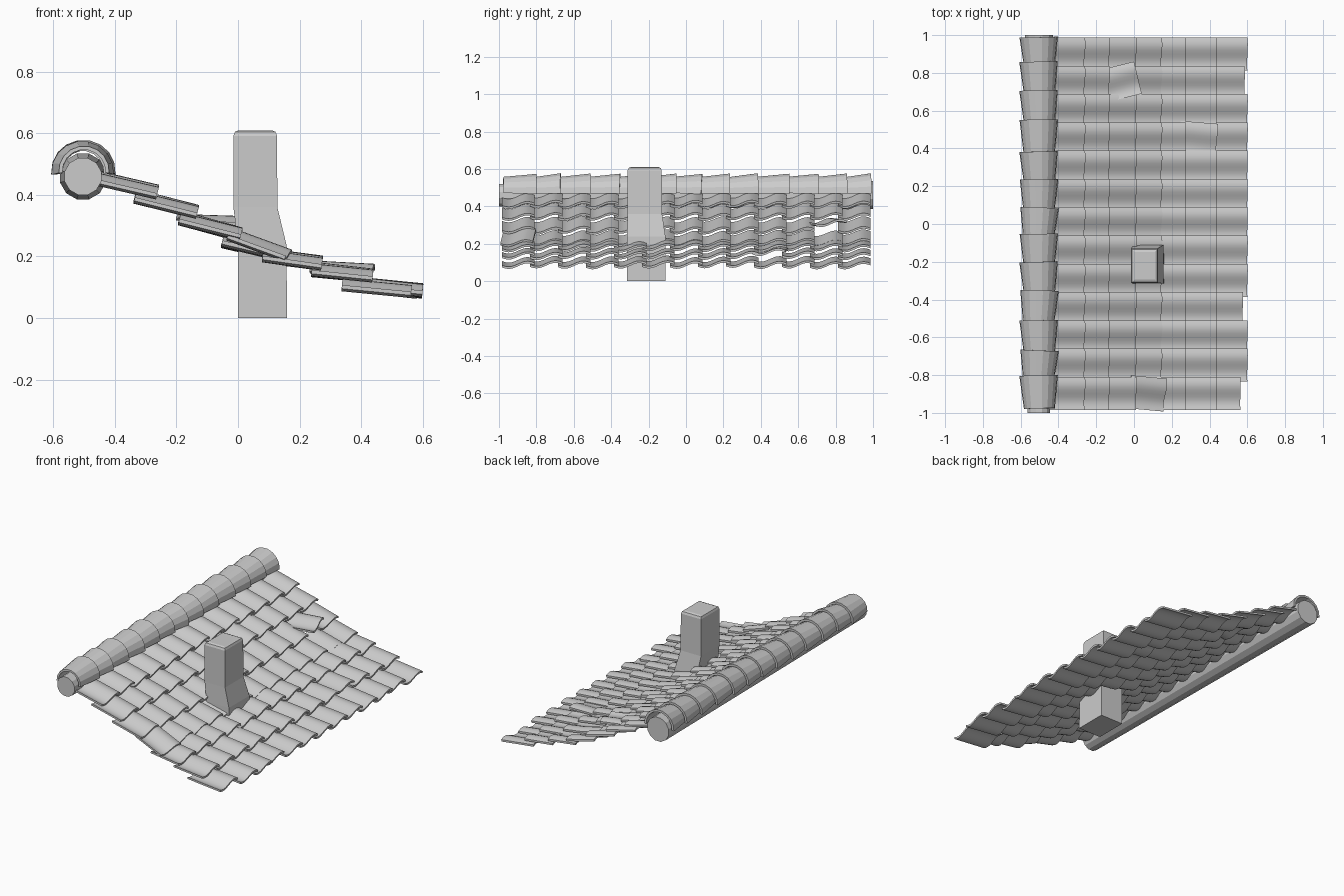
import bpy, math, random
from mathutils import Matrix, Vector

if "Cube" in bpy.data.objects:
    bpy.data.objects.remove(bpy.data.objects["Cube"])
random.seed(4)


def make(name, verts, faces, smooth=False):
    me = bpy.data.meshes.new(name)
    me.from_pydata([tuple(v) for v in verts], [], faces)
    me.update()
    ob = bpy.data.objects.new(name, me)
    bpy.context.collection.objects.link(ob)
    if smooth:
        bpy.context.view_layer.objects.active = ob
        ob.select_set(True)
        bpy.ops.object.shade_smooth_by_angle(angle=math.radians(35))
        ob.select_set(False)
    return ob


def loft(name, rings, closed=False, smooth=False):
    """Skin equal-size closed rings; cap both ends unless closed."""
    n = len(rings[0])
    verts = [v for r in rings for v in r]
    faces = [(k*n+i, k*n+(i+1) % n, (k+1)*n+(i+1) % n, (k+1)*n+i)
             for k in range(len(rings)-1) for i in range(n)]
    faces += [tuple(range(n))[::-1], tuple((len(rings)-1)*n+i for i in range(n))]
    return make(name, verts, faces, smooth)


# S-shaped tile cross-section (y, z), closed with thickness
SEG, W, A, TH = 10, 0.175, 0.015, 0.012
wave = []
for i in range(SEG + 1):
    t = i / SEG
    wave.append(((t - 0.5) * W, -A * math.sin(2*math.pi*(0.07 + 0.87*t))))
profile = [(y, z + TH/2) for y, z in wave] + [(y, z - TH/2) for y, z in wave[::-1]]

# Tile courses: upper end (x, z) and lower end (x, z)
courses = [(-.47, .458, -.262, .408), (-.335, .396, -.132, .345),
           (-.19, .325, .01, .272), (-.05, .252, .145, .205),
           (.08, .204, .273, .178), (.24, .158, .438, .138),
           (.375, .112, .60, .088)]

# Slipped tiles: (column, course) -> twist, pitch, shift x, lift
slipped = {(11, 2): (.24, -.22, .01, .012), (9, 5): (-.08, -.06, .0, .012),
           (0, 3): (-.09, .10, .022, .006), (0, 6): (0, 0, -.037, 0),
           (3, 6): (0, 0, -.025, 0), (11, 6): (0, 0, -.015, 0)}

# Roof tiles
for c in range(13):
    yc = -.897 + c * 1.797 / 12
    for r, (x0, z0, x1, z1) in enumerate(courses):
        tw, pi, sx, lift = slipped.get((c, r), (0, 0, 0, 0))
        L = math.hypot(x1-x0, z1-z0)
        pitch = math.atan2(z0-z1, x1-x0) + pi + random.uniform(-.015, .015)
        M = (Matrix.Translation(((x0+x1)/2 + sx, yc, (z0+z1)/2 + lift + random.uniform(-.004, .004)))
             @ Matrix.Rotation(tw, 4, 'Z') @ Matrix.Rotation(pitch, 4, 'Y'))
        rings = [[M @ Vector((x, y, z)) for y, z in profile] for x in (-L/2, L/2)]
        loft(f"roof_tile_{c}_{r}", rings, smooth=True)

# Ridge pole, slightly tapered
def circle(y, r, n=12):
    return [(-.504 + r*math.cos(2*math.pi*(i+.5)/n), y, .46 + r*math.sin(2*math.pi*(i+.5)/n))
            for i in range(n)]
loft("ridge_pole", [circle(1, .077), circle(-1, .062)])

# Ridge caps: tapered half shells, narrow end tucked under the next wide end
edges = [.99, .86, .707, .552, .385, .235, .085, -.052, -.2, -.352, -.51, -.668, -.803, -.978]
def arch(y, r, th, n=9):
    angs = [math.radians(-4 + 188*i/n) for i in range(n+1)]
    return ([Vector((r*math.cos(a), y, r*math.sin(a))) for a in angs] +
            [Vector(((r-th)*math.cos(a), y, (r-th)*math.sin(a))) for a in angs[::-1]])
for k in range(13):
    hi, lo = edges[k], edges[k+1] - (.02 if k < 12 else 0)
    mid = (hi + lo) / 2
    tilt = random.uniform(-.04, .04)
    M = (Matrix.Translation((-.503, mid, .475)) @ Matrix.Rotation(tilt, 4, 'Z')
         @ Matrix.Rotation(random.uniform(-.03, .03), 4, 'X'))
    rings = [[M @ v for v in arch(hi-mid, .102, .014)], [M @ v for v in arch(lo-mid, .082, .012)]]
    loft(f"ridge_cap_{k}", rings)

# Chimney: wider foot, narrowing shaft, chamfered top
sections = [(0, 0, .16, -.315, -.11), (.24, 0, .157, -.315, -.11),
            (.36, -.015, .128, -.312, -.128), (.592, -.015, .127, -.312, -.13),
            (.605, -.010, .122, -.307, -.135), (.61, .002, .11, -.295, -.147)]
loft("chimney", [[(a, c, z), (b, c, z), (b, d, z), (a, d, z)] for z, a, b, c, d in sections])

# Consistent outward normals
import bmesh
for ob in bpy.context.collection.objects:
    bm = bmesh.new()
    bm.from_mesh(ob.data)
    bmesh.ops.recalc_face_normals(bm, faces=bm.faces)
    bm.to_mesh(ob.data)
    bm.free()
